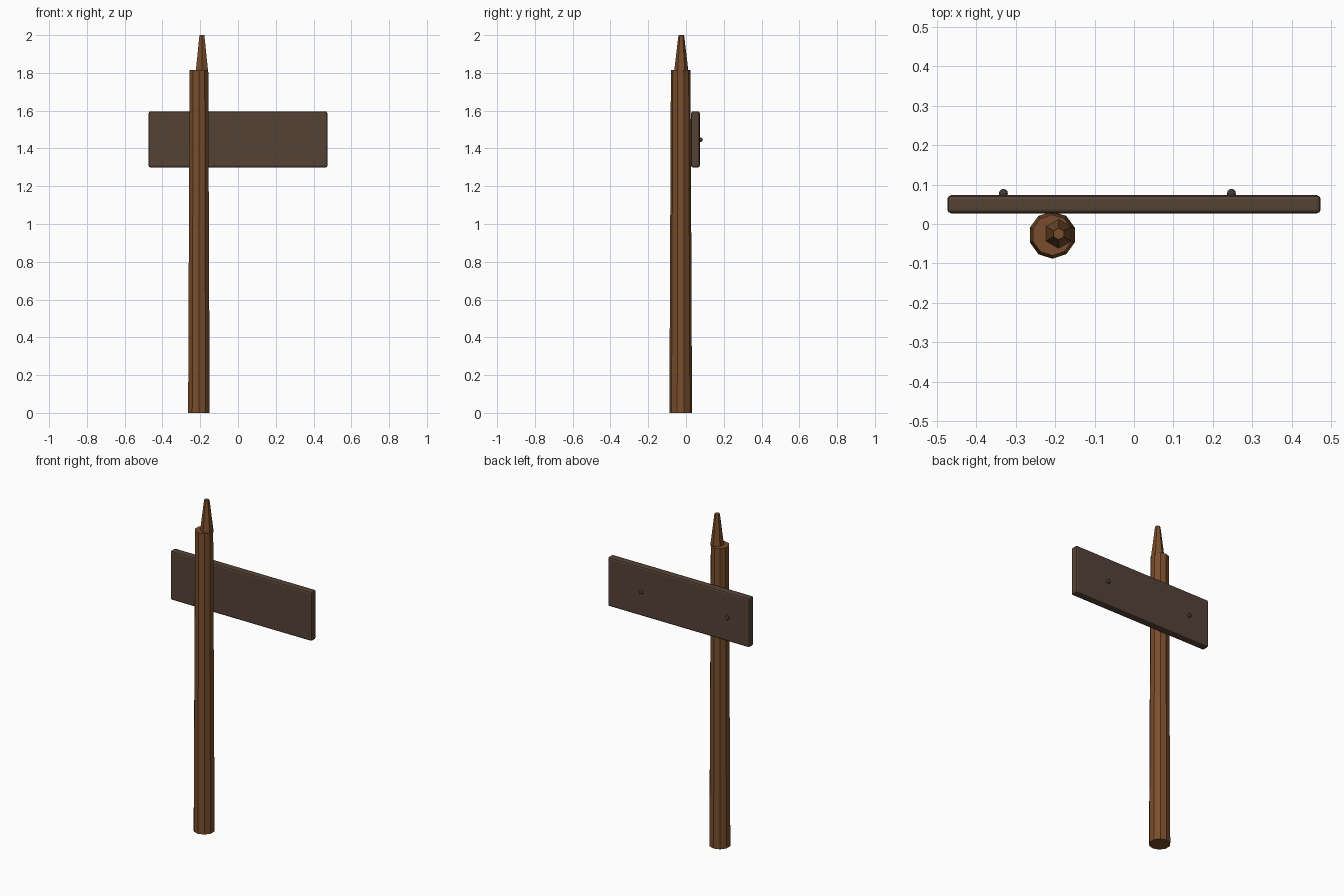
import bpy
import math

if "Cube" in bpy.data.objects:
    bpy.data.objects.remove(bpy.data.objects["Cube"], do_unlink=True)


def material(name, color):
    mat = bpy.data.materials.new(name)
    mat.use_nodes = True
    mat.diffuse_color = color
    mat.node_tree.nodes["Principled BSDF"].inputs["Base Color"].default_value = color
    return mat


post_wood = material("warm brown wood", (0.19, 0.075, 0.025, 1))
board_wood = material("dark brown wood", (0.09, 0.055, 0.037, 1))
nail_metal = material("dark nail metal", (0.06, 0.042, 0.033, 1))


def finish(name, mat):
    obj = bpy.context.object
    obj.name = obj.data.name = name
    obj.data.materials.append(mat)
    return obj


def tapered_pole(name, sides, x, y, bottom, top, r_bottom, r_top):
    bpy.ops.mesh.primitive_cone_add(
        vertices=sides, radius1=r_bottom, radius2=r_top, depth=top - bottom,
        location=(x, y, (bottom + top) / 2))
    return finish(name, post_wood)


# Post and its off-centre splintered tip
tapered_pole("post", 10, -0.207, -0.028, 0, 1.815, 0.06, 0.052)
tapered_pole("post_tip", 6, -0.191, -0.025, 1.805, 2.0, 0.038, 0.015)

# Sign board with softened edges
bpy.ops.mesh.primitive_cube_add(size=1, location=(0, 0.05, 1.448))
board = finish("sign_board", board_wood)
board.scale = (0.946, 0.046, 0.297)
bpy.ops.object.transform_apply(location=False, rotation=False, scale=True)
bevel = board.modifiers.new("edge_bevel", "BEVEL")
bevel.width = 0.01
bevel.segments = 2

# Round nail heads on the back of the board
for side, x in (("right", -0.331), ("left", 0.247)):
    bpy.ops.mesh.primitive_uv_sphere_add(
        segments=10, ring_count=6, radius=0.012,
        location=(x, 0.077, 1.446), rotation=(math.pi / 2, 0, 0))
    finish("nail_" + side, nail_metal)
